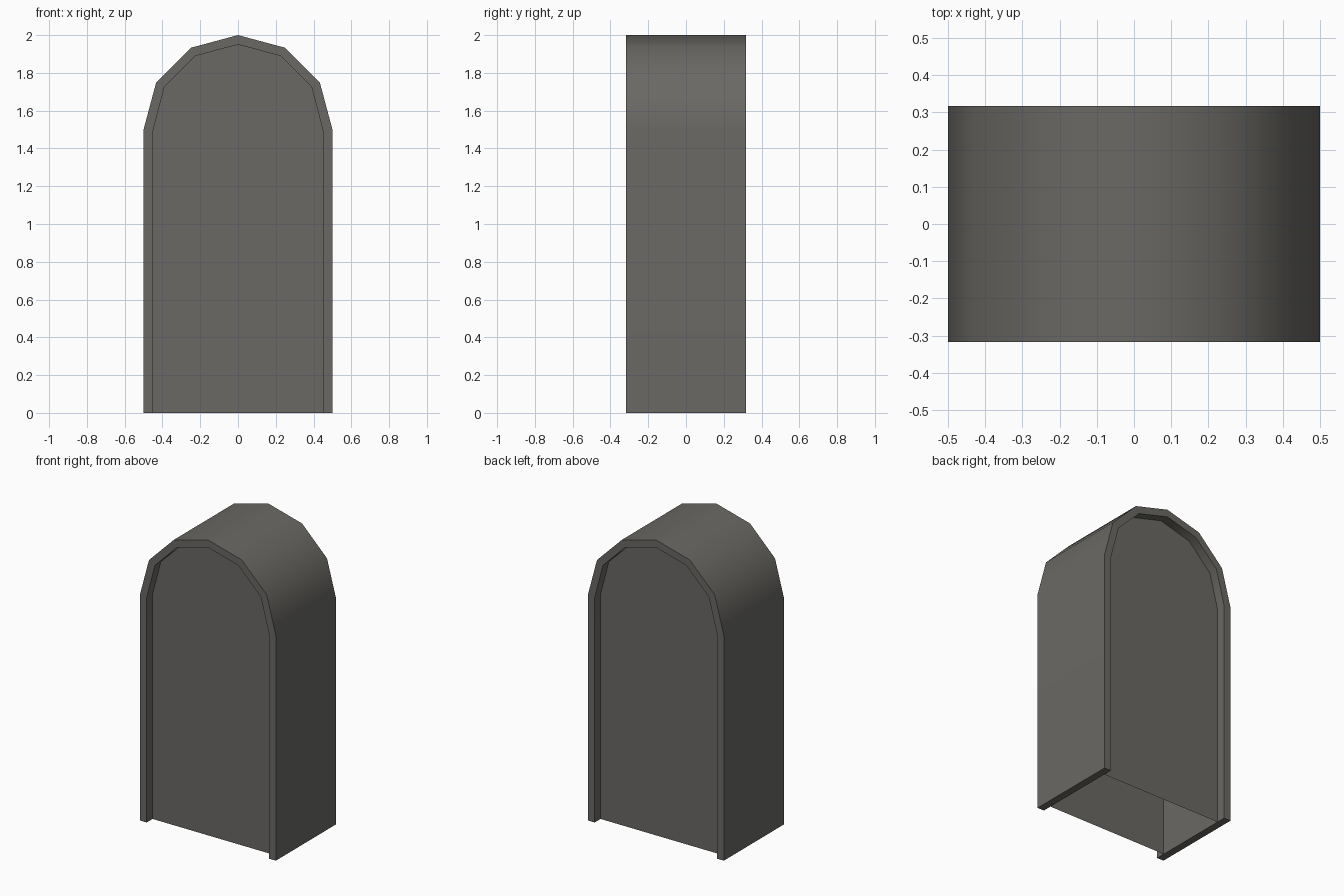
import bpy, bmesh, math

if "Cube" in bpy.data.objects:
    bpy.data.objects.remove(bpy.data.objects["Cube"])

HALF_DEPTH = 0.317
PANEL_Y = 0.255

grey = bpy.data.materials.new("warm dark grey")
grey.diffuse_color = (0.144, 0.140, 0.128, 1.0)
grey.use_nodes = True
grey.node_tree.nodes["Principled BSDF"].inputs["Base Color"].default_value = grey.diffuse_color


def arch(radius, spring_x, spring_z):
    """Arch outline in x/z, from the left foot over the top to the right foot."""
    pts = [(-spring_x, 0.0), (-spring_x, spring_z)]
    for i in range(1, 6):
        a = math.pi - i * math.pi / 6
        pts.append((radius * math.cos(a), 1.5 + radius * math.sin(a)))
    return pts + [(spring_x, spring_z), (spring_x, 0.0)]


outer = arch(0.5, 0.5, 1.5)
inner = arch(0.45, 0.45, 1.4935)


def finish(name, bm):
    mesh = bpy.data.meshes.new(name)
    bm.to_mesh(mesh)
    bm.free()
    mesh.materials.append(grey)
    obj = bpy.data.objects.new(name, mesh)
    bpy.context.collection.objects.link(obj)
    return obj


# Arched shell: open at the bottom, with a thin wall
bm = bmesh.new()
rings = []
for pts, y in ((outer, -HALF_DEPTH), (outer, HALF_DEPTH),
               (inner, HALF_DEPTH), (inner, -HALF_DEPTH)):
    rings.append([bm.verts.new((x, y, z)) for x, z in pts])
for k in range(4):
    a, b = rings[k], rings[(k + 1) % 4]
    for i in range(len(a) - 1):
        bm.faces.new((a[i], a[i + 1], b[i + 1], b[i]))
for end in (0, -1):
    bm.faces.new([r[end] for r in rings])
bmesh.ops.recalc_face_normals(bm, faces=bm.faces)
for f in bm.faces:
    f.smooth = True
for e in bm.edges:
    e.smooth = e.calc_face_angle(0) < math.radians(40)
shell = finish("arched_shell", bm)
# Keeps the straight walls flat while the arch is smooth
mod = shell.modifiers.new("weighted normals", 'WEIGHTED_NORMAL')
mod.keep_sharp = True

# Recessed front and back panels
for name, side in (("front_panel", -1), ("back_panel", 1)):
    bm = bmesh.new()
    face = bm.faces.new([bm.verts.new((x, side * PANEL_Y, z)) for x, z in inner])
    face.normal_update()
    if face.normal.y * side < 0:
        face.normal_flip()
    finish(name, bm)
